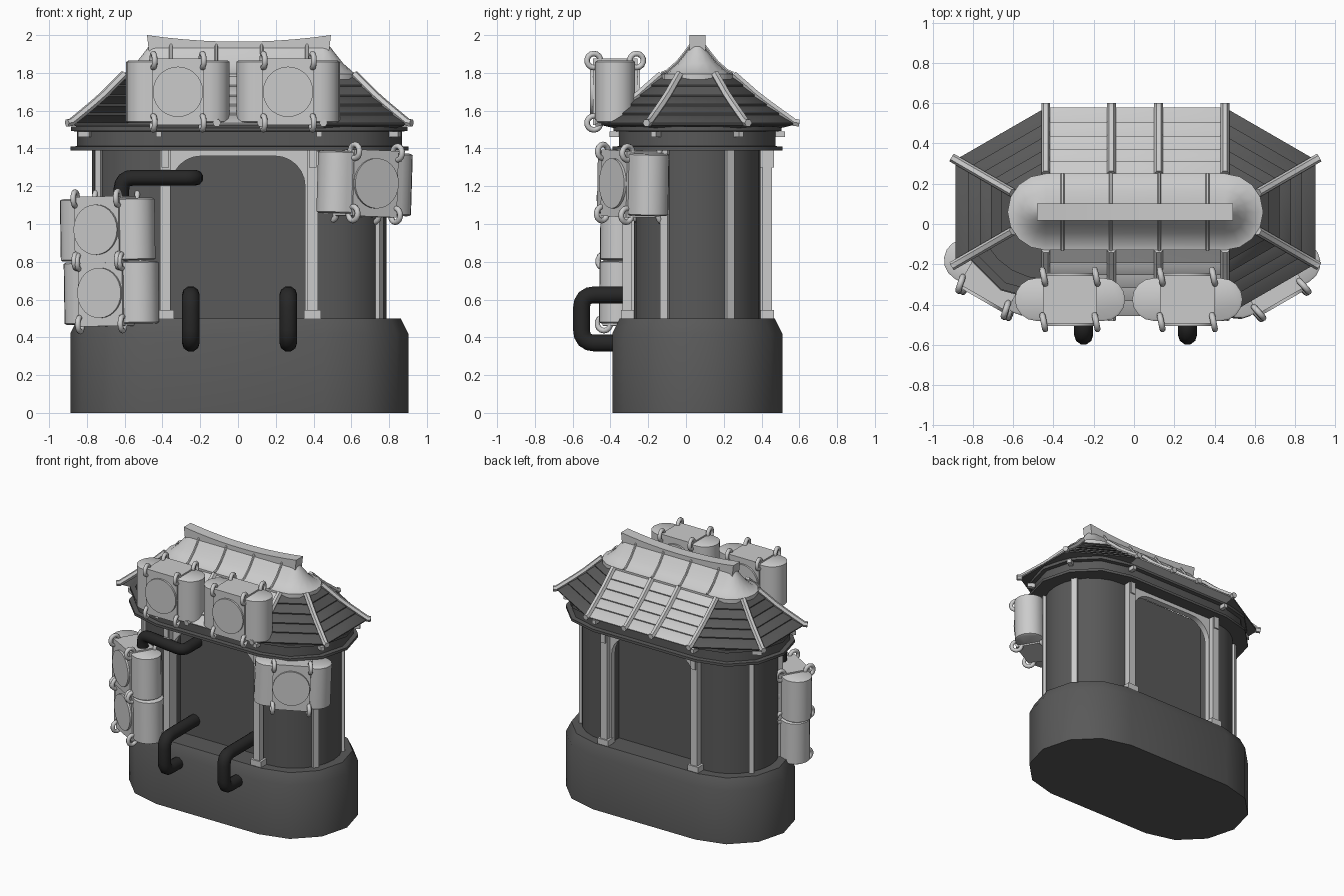
import bpy, bmesh, math
from mathutils import Matrix, Vector

if "Cube" in bpy.data.objects:
    bpy.data.objects.remove(bpy.data.objects["Cube"])

CX, CY, X0 = 0.445, 0.06, 0.007   # half length of the straight sides, centre in y and x


def mat(name, v):
    m = bpy.data.materials.new(name)
    m.diffuse_color = (v, v, v, 1)
    m.use_nodes = True
    m.node_tree.nodes["Principled BSDF"].inputs["Base Color"].default_value = m.diffuse_color
    return m


DARK, BLACK, LIGHT = mat("dark_grey", 0.1), mat("black_rubber", 0.02), mat("light_grey", 0.6)


def finish(ob, material=None, angle=35):
    if material:
        ob.data.materials.append(material)
    bpy.ops.object.select_all(action='DESELECT')
    ob.select_set(True)
    bpy.context.view_layer.objects.active = ob
    bpy.ops.object.shade_smooth_by_angle(angle=math.radians(angle))
    return ob


def from_bm(name, bm, material=None):
    bmesh.ops.recalc_face_normals(bm, faces=bm.faces[:])
    me = bpy.data.meshes.new(name)
    bm.to_mesh(me)
    bm.free()
    ob = bpy.data.objects.new(name, me)
    bpy.context.collection.objects.link(ob)
    return finish(ob, material)


def loft(name, profile, segs=6, cx=CX, cy=CY, x0=X0, material=None, caps=True, skip=None):
    """Stack of long round-ended rings from (radius, z) pairs."""
    bm = bmesh.new()
    rings = []
    for r, z in profile:
        ring = []
        for s in (1, -1):
            for i in range(segs + 1):
                a = -math.pi / 2 + math.pi * i / segs
                ring.append(bm.verts.new((x0 + s * (cx + r * math.cos(a)), cy + s * r * math.sin(a), z)))
        rings.append(ring)
    n = len(rings[0])
    for a, b in zip(rings, rings[1:]):
        for i in range(n):
            if i != skip:
                j = (i + 1) % n
                bm.faces.new((a[i], a[j], b[j], b[i]))
    if caps:
        bm.faces.new(rings[0])
        bm.faces.new(rings[-1])
    return from_bm(name, bm, material)


def prism(name, pts, lo, hi, plane='XZ', material=None):
    """Outline extruded along the remaining axis."""
    bm = bmesh.new()
    put = (lambda p, d: (p[0], d, p[1])) if plane == 'XZ' else (lambda p, d: (p[0], p[1], d))
    a = [bm.verts.new(put(p, lo)) for p in pts]
    b = [bm.verts.new(put(p, hi)) for p in pts]
    bm.faces.new(a)
    bm.faces.new(b)
    for i in range(len(a)):
        j = (i + 1) % len(a)
        bm.faces.new((a[i], a[j], b[j], b[i]))
    return from_bm(name, bm, material)


def box(name, c, size, rot=0, material=None):
    bm = bmesh.new()
    bmesh.ops.create_cube(bm, size=1, matrix=Matrix.Translation(c) @ Matrix.Rotation(rot, 4, 'Z')
                          @ Matrix.Diagonal((*size, 1)))
    return from_bm(name, bm, material)


def tube(name, pts, r, res=1, material=None):
    cu = bpy.data.curves.new(name, 'CURVE')
    cu.dimensions = '3D'
    cu.bevel_depth, cu.bevel_resolution, cu.use_fill_caps = r, res, True
    sp = cu.splines.new('POLY')
    sp.points.add(len(pts) - 1)
    for p, q in zip(sp.points, pts):
        p.co = (*q, 1)
    ob = bpy.data.objects.new(name, cu)
    bpy.context.collection.objects.link(ob)
    bpy.ops.object.select_all(action='DESELECT')
    ob.select_set(True)
    bpy.context.view_layer.objects.active = ob
    bpy.ops.object.convert(target='MESH')
    return finish(bpy.context.object, material, 50)


def rounded(pts, r, n=4):
    """Replace inner corners of a path by small arcs."""
    pts = [Vector(p) for p in pts]
    out = [pts[0]]
    for a, b, c in zip(pts, pts[1:], pts[2:]):
        p, q = b + (a - b).normalized() * r, b + (c - b).normalized() * r
        out += [p.lerp(b, t / n).lerp(b.lerp(q, t / n), t / n) for t in range(n + 1)]
    return out + [pts[-1]]


# Plinth
loft("base", [(0.45, 0), (0.45, 0.42), (0.41, 0.5)], material=DARK)

# Rounded end walls and the recessed wall between them
for s in (1, -1):
    arc = [(X0 + s * (CX + 0.335 * math.cos(a)), CY + 0.335 * math.sin(a))
           for a in [math.radians(-90 + 15 * i) for i in range(13)]]
    prism("end_wall", [(s * 0.37, CY - 0.335)] + arc + [(s * 0.37, CY + 0.335)], 0.49, 1.41, 'XY', DARK)
box("recessed_wall", (0, CY, 0.95), (0.8, 0.48, 0.92), material=DARK)

# Posts and arches, front and back
arch = [(0.355, 0.5), (0.355, 1.2)]
arch += [(0.195 + 0.16 * math.cos(a), 1.2 + 0.16 * math.sin(a))
         for a in [math.radians(15 * i) for i in range(1, 7)]]
opening = arch + [(-x, z) for x, z in reversed(arch)]
frame = [(0.39, 0.5), (0.39, 1.4), (-0.39, 1.4), (-0.39, 0.5)] + opening[::-1]
for s in (1, -1):
    prism("arch_frame", frame, CY + s * 0.31, CY + s * 0.355)
    for x in (-0.385, 0.395):
        y = CY + s * 0.37
        box("arch_post", (x, y, 0.95), (0.055, 0.05, 0.9))
        box("post_foot", (x, y, 0.522), (0.09, 0.07, 0.045))
        box("post_bracket", (x, y - s * 0.005, 1.35), (0.04, 0.08, 0.1))
        box("rafter_end", (x * 1.09, CY + s * 0.43, 1.475), (0.03, 0.07, 0.03))
    for t in (1, -1):
        a = math.radians(30) * t
        box("end_post", (X0 + s * (CX + 0.338 * math.cos(a)), CY + s * 0.338 * math.sin(a), 0.95),
            (0.035, 0.045, 0.9), a * s)
        box("rafter_end", (X0 + s * (CX + 0.43 * math.cos(a)), CY + s * 0.43 * math.sin(a), 1.475),
            (0.07, 0.03, 0.03), a * s)

# Hollow beam rings under the roof
loft("beam_ring", [(0.33, 1.39), (0.45, 1.39), (0.45, 1.41), (0.415, 1.412), (0.415, 1.49), (0.445, 1.492),
                   (0.445, 1.515), (0.405, 1.515), (0.405, 1.41)], material=DARK, caps=False)

# Stepped shingle skirt, with the back left section missing
steps = [(0.515, 1.525), (0.44, 1.578), (0.375, 1.625), (0.31, 1.675), (0.25, 1.728), (0.19, 1.78)]
profile = [(0.43, 1.505)]
for (r0, z0), (r1, z1) in zip(steps, steps[1:]):
    profile += [(r0, z0), (r0 + 0.003, z0 + 0.009), (r1, z1)]
skirt = loft("roof_skirt", profile, segs=3, material=DARK, caps=False, skip=6)
skirt.data.materials.append(LIGHT)
for f in skirt.data.polygons:
    f.material_index = int(abs(f.normal.x) < 0.05)

# Roof ribs over the skirt
rib = [(0.54, 1.535)] + [(r, z + 0.012) for r, z in steps]
for s in (1, -1):
    for a in (-90, -30, 30, 90):
        c, d = math.cos(math.radians(a)), math.sin(math.radians(a))
        tube("roof_rib", [(X0 + s * (CX + r * c), CY + s * r * d, z) for r, z in rib], 0.022)
    for x in (-0.112, 0.122):
        tube("roof_rib", [(x, CY + s * r, z) for r, z in rib], 0.022)

# Upper roof, its thin battens and the sagging ridge
cap = [(0.16, 1.802), (0.105, 1.85), (0.065, 1.9), (0.035, 1.94)]
loft("upper_roof", [(0.17, 1.76), (0.19, 1.765), (0.19, 1.795)] + cap, segs=8)
for x in (-0.355, -0.115, 0.125, 0.365):
    for s in (1, -1):
        tube("batten", [(x, CY + s * r, z + 0.008) for r, z in [(0.19, 1.79)] + cap], 0.009)
xs = [-1 + i / 5 for i in range(11)]
prism("ridge", [(0.005 + 0.487 * t, 1.965 + 0.035 * t * t) for t in xs]
      + [(0.005 + 0.475 * t, 1.87 + 0.03 * t * t) for t in reversed(xs)], CY - 0.042, CY + 0.042)

# Drum: round-ended body, square middle, front and back discs, lifting rings
parts = [loft("drum", [(0.095, -0.165), (0.106, -0.158), (0.106, 0.158), (0.095, 0.165)], 8, 0.168, 0, 0),
         box("drum_middle", (0, 0, 0), (0.27, 0.236, 0.352))]
bpy.ops.mesh.primitive_cylinder_add(vertices=28, radius=0.133, depth=0.264, rotation=(math.pi / 2, 0, 0))
parts.append(finish(bpy.context.object))
for x in (-0.13, 0.13):
    for y in (-0.113, 0.113):
        for z in (-0.165, 0.165):
            bpy.ops.mesh.primitive_torus_add(major_segments=14, minor_segments=8, major_radius=0.037,
                                             minor_radius=0.015, location=(x, y, z), rotation=(0, math.pi / 2, 0.2))
            parts.append(finish(bpy.context.object, None, 60))
bpy.ops.object.select_all(action='DESELECT')
for p in parts:
    p.select_set(True)
bpy.context.view_layer.objects.active = parts[0]
bpy.ops.object.join()
drum = bpy.context.object

# Two drums over the eave, one on the right wall, two on the left wall
places = [((-0.318, -0.375, 1.70), 0, 0), ((0.265, -0.375, 1.70), 0, 0), ((0.67, -0.28, 1.215), 30, 2),
          ((-0.69, -0.265, 0.97), -30, -1), ((-0.67, -0.27, 0.635), -30, -1)]
for i, (loc, turn, roll) in enumerate(places):
    ob = drum if i == 0 else drum.copy()
    if i:
        bpy.context.collection.objects.link(ob)
    ob.location = loc
    ob.rotation_euler = (0, math.radians(roll), math.radians(turn))

# Rubber pipes: two low loops and one from the left drums into the recess
for x in (-0.25, 0.266):
    tube("low_pipe", rounded([(x, -0.17, 0.625), (x, -0.553, 0.625), (x, -0.553, 0.37), (x, -0.35, 0.37)], 0.07),
         0.047, 3, BLACK)
tube("high_pipe", rounded([(-0.62, -0.29, 1.1), (-0.615, -0.3, 1.245), (-0.225, -0.36, 1.245), (-0.225, -0.17, 1.245)],
                          0.06), 0.042, 3, BLACK)
